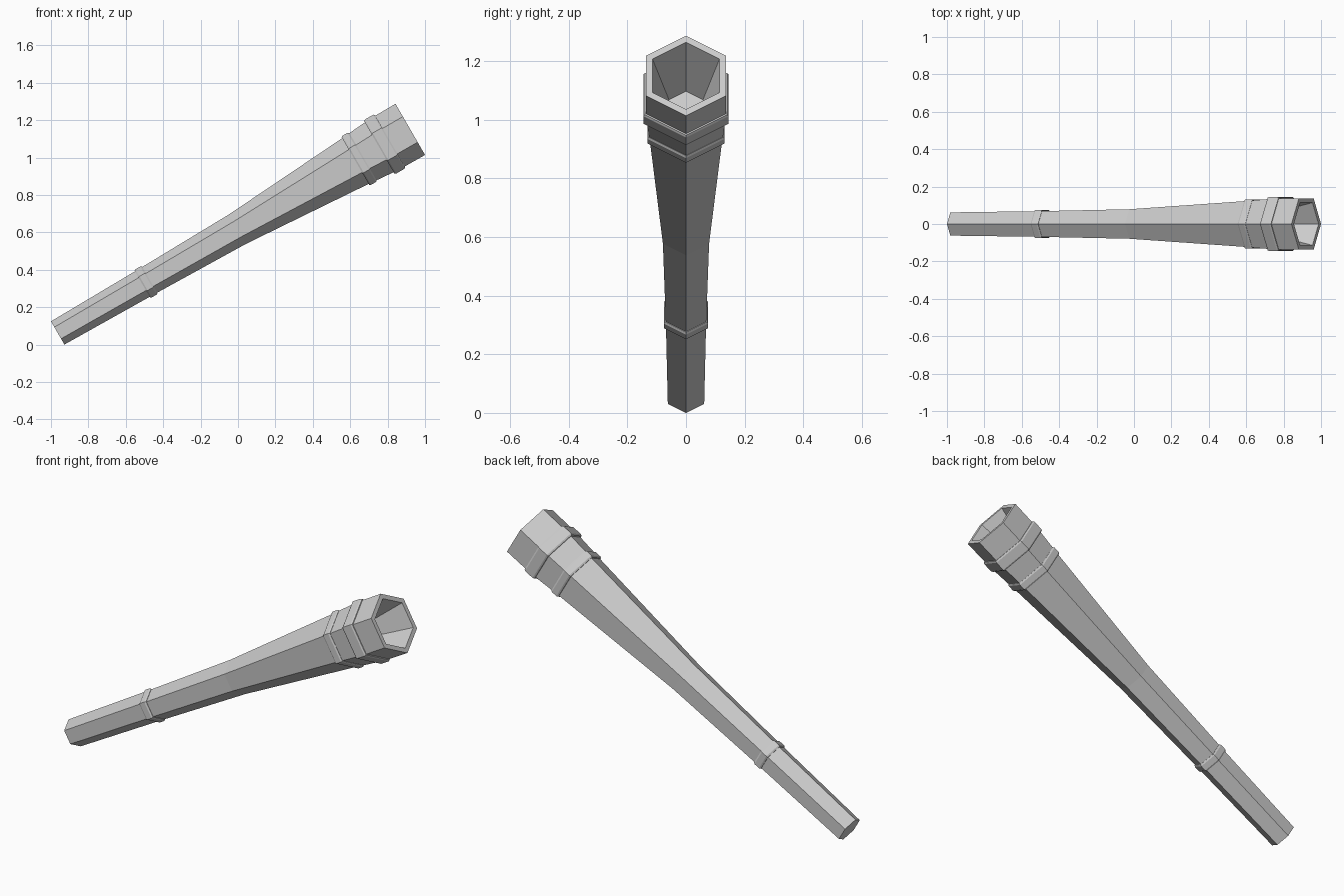
import bpy, bmesh, math
from mathutils import Matrix

if "Cube" in bpy.data.objects:
    bpy.data.objects.remove(bpy.data.objects["Cube"])

SIDES = 6
# Tilt: local z becomes the long axis, rising 30 degrees towards +x
PLACE = Matrix.Translation((-0.964, 0, 0.062)) @ Matrix.Rotation(math.radians(60), 4, 'Y')


def hex_lathe(name, profile, closed=False):
    """Sweep (distance along axis, corner radius) points around a hexagon."""
    bm = bmesh.new()
    rings = []
    for t, r in profile:
        rings.append([bm.verts.new((r * math.cos(math.tau * k / SIDES),
                                    r * math.sin(math.tau * k / SIDES), t))
                      for k in range(SIDES)])
    pairs = list(zip(rings, rings[1:]))
    if closed:
        pairs.append((rings[-1], rings[0]))
    for a, b in pairs:
        for k in range(SIDES):
            n = (k + 1) % SIDES
            bm.faces.new((a[k], a[n], b[n], b[k]))
    if not closed:
        bm.faces.new(rings[0][::-1])
        bm.faces.new(rings[-1])
    bmesh.ops.recalc_face_normals(bm, faces=bm.faces)
    bm.transform(PLACE)
    mesh = bpy.data.meshes.new(name)
    bm.to_mesh(mesh)
    bm.free()
    obj = bpy.data.objects.new(name, mesh)
    bpy.context.collection.objects.link(obj)
    return obj


def band(name, start, end, outer, inner, bevel=0.008):
    """Raised collar with chamfered outer edges."""
    hex_lathe(name, [(start, inner), (start, outer - bevel * 0.6),
                     (start + bevel, outer), (end - bevel, outer),
                     (end, outer - bevel * 0.6), (end, inner)], closed=True)


# Tapered shaft, flared head and hollow socket in one skin
hex_lathe("shaft", [(0, 0.0717), (0.54, 0.079), (1.11, 0.091), (1.85, 0.142),
                    (1.89, 0.146), (2.0, 0.155), (2.05, 0.157), (2.1767, 0.158),
                    (2.1767, 0.132), (1.955, 0.067)])

# Collars
band("grip_band", 0.522, 0.568, 0.087, 0.07)
band("lower_head_band", 1.838, 1.885, 0.152, 0.13)
band("upper_head_band", 1.985, 2.052, 0.167, 0.145)
